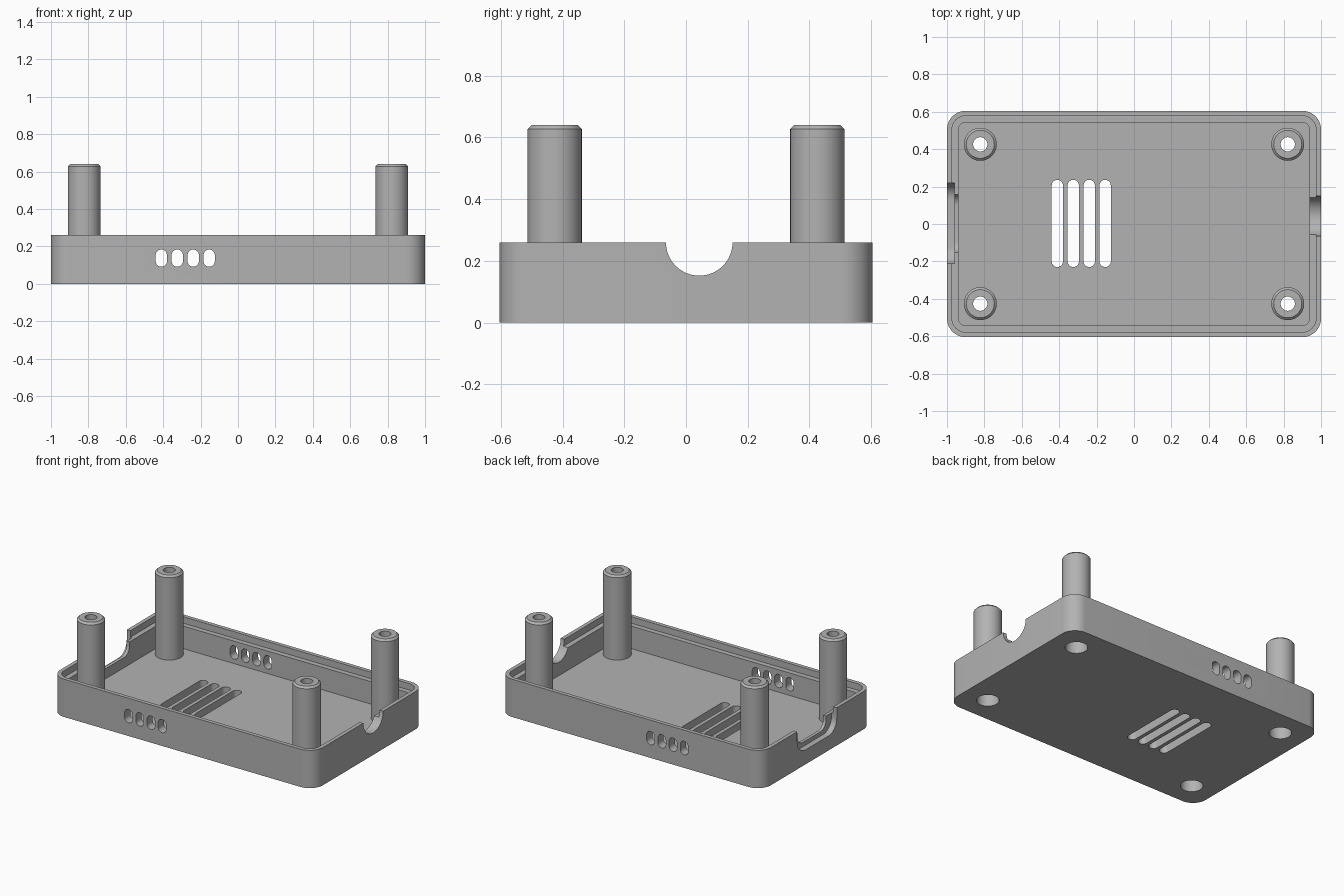
import bpy, bmesh, math
from mathutils import Matrix

if "Cube" in bpy.data.objects:
    bpy.data.objects.remove(bpy.data.objects["Cube"])

HX, HY, TOP = 1.0, 0.605, 0.26
FLOOR, STEP = 0.06, 0.215
POST_X, POST_Y = 0.822, 0.426
BORE = 0.07

grey = bpy.data.materials.new("light_grey")
grey.diffuse_color = (0.45, 0.45, 0.45, 1)
grey.use_nodes = True
grey.node_tree.nodes["Principled BSDF"].inputs["Base Color"].default_value = grey.diffuse_color


def rounded_rect(hx, hy, r, n=10):
    """Outline points of a rounded rectangle, counter-clockwise."""
    pts = []
    for q, (sx, sy) in enumerate([(1, 1), (-1, 1), (-1, -1), (1, -1)]):
        for i in range(n + 1):
            a = math.pi / 2 * (q + i / n)
            pts.append((sx * (hx - r) + r * math.cos(a), sy * (hy - r) + r * math.sin(a)))
    return pts


def make_object(name, bm):
    bmesh.ops.remove_doubles(bm, verts=bm.verts, dist=1e-5)
    bmesh.ops.recalc_face_normals(bm, faces=bm.faces)
    mesh = bpy.data.meshes.new(name)
    bm.to_mesh(mesh)
    bm.free()
    mesh.materials.append(grey)
    ob = bpy.data.objects.new(name, mesh)
    bpy.context.collection.objects.link(ob)
    return ob


def loft(bm, rings, closed=False):
    """Join equal-length point rings; cap the ends unless closed."""
    loops = [[bm.verts.new(p) for p in ring] for ring in rings]
    n = len(loops[0])
    for a, b in zip(loops, loops[1:] + loops[:1] if closed else loops[1:]):
        for i in range(n):
            bm.faces.new((a[i], a[(i + 1) % n], b[(i + 1) % n], b[i]))
    if not closed:
        bm.faces.new(loops[0])
        bm.faces.new(loops[-1])


def smooth(ob):
    bpy.ops.object.select_all(action='DESELECT')
    ob.select_set(True)
    bpy.context.view_layer.objects.active = ob
    bpy.ops.object.shade_smooth_by_angle(angle=math.radians(30))


def prism(outline, depth, matrix):
    """Cutter: outline extruded symmetrically along local z, then placed."""
    bm = bmesh.new()
    loft(bm, [[(x, y, z) for x, y in outline] for z in (-depth / 2, depth / 2)])
    bmesh.ops.transform(bm, matrix=matrix, verts=bm.verts)
    cutters.append(make_object("cutter", bm))


# Tray shell with a stepped rim
bm = bmesh.new()
loft(bm, [[(x, y, z) for x, y in rounded_rect(HX - inset, HY - inset, 0.1 - inset)]
          for inset, z in [(0, 0), (0, TOP), (0.027, TOP), (0.027, STEP),
                           (0.062, STEP), (0.062, FLOOR)]])
tray = make_object("tray", bm)

cutters = []
facing_y = Matrix.Rotation(math.pi / 2, 4, 'X')
facing_x = Matrix(((0, 0, 1, 0), (1, 0, 0, 0), (0, 1, 0, 0), (0, 0, 0, 1)))

# Vent slots through the floor and the two long walls
for i in range(4):
    x = -0.41 + i * 0.0853
    prism(rounded_rect(0.03, 0.233, 0.0299), 0.3, Matrix.Translation((x, 0.003, 0)))
    for s in (-1, 1):
        prism(rounded_rect(0.03, 0.046, 0.0299), 0.2,
              Matrix.Translation((x, s * HY, 0.137)) @ facing_y)

# Round cable notch on the right
prism([(0.108 * math.cos(a), 0.108 * math.sin(a))
       for a in (2 * math.pi * i / 64 for i in range(64))], 0.3,
      Matrix.Translation((HX, 0.043, TOP)) @ facing_x)

# Plug notch on the left: wide outer pocket, narrower inner opening
prism(rounded_rect(0.215, 0.16, 0.09), 0.08, Matrix.Translation((-HX, 0.003, 0.26)) @ facing_x)
prism(rounded_rect(0.156, 0.13, 0.06), 0.3, Matrix.Translation((-HX, 0.003, 0.26)) @ facing_x)

# Screw bores through the floor
circle = [(math.cos(2 * math.pi * i / 48), math.sin(2 * math.pi * i / 48)) for i in range(48)]
corners = [(sx, sy) for sx in (-1, 1) for sy in (-1, 1)]
for sx, sy in corners:
    prism([(BORE * c, BORE * s) for c, s in circle], 0.3,
          Matrix.Translation((sx * POST_X, sy * POST_Y, 0)))

bpy.context.view_layer.objects.active = tray
for c in cutters:
    mod = tray.modifiers.new("cut", 'BOOLEAN')
    mod.operation, mod.solver, mod.object = 'DIFFERENCE', 'EXACT', c
    bpy.ops.object.modifier_apply(modifier=mod.name)
    bpy.data.objects.remove(c)
smooth(tray)

# Hollow screw posts with chamfered tops
profile = [(BORE, FLOOR), (0.088, FLOOR), (0.088, 0.627), (0.075, 0.64),
           (0.038, 0.64), (0.038, 0.15), (BORE, 0.15)]
for sx, sy in corners:
    bm = bmesh.new()
    loft(bm, [[(sx * POST_X + r * c, sy * POST_Y + r * s, z) for c, s in circle]
              for r, z in profile], closed=True)
    post = make_object("screw_post", bm)
    smooth(post)
